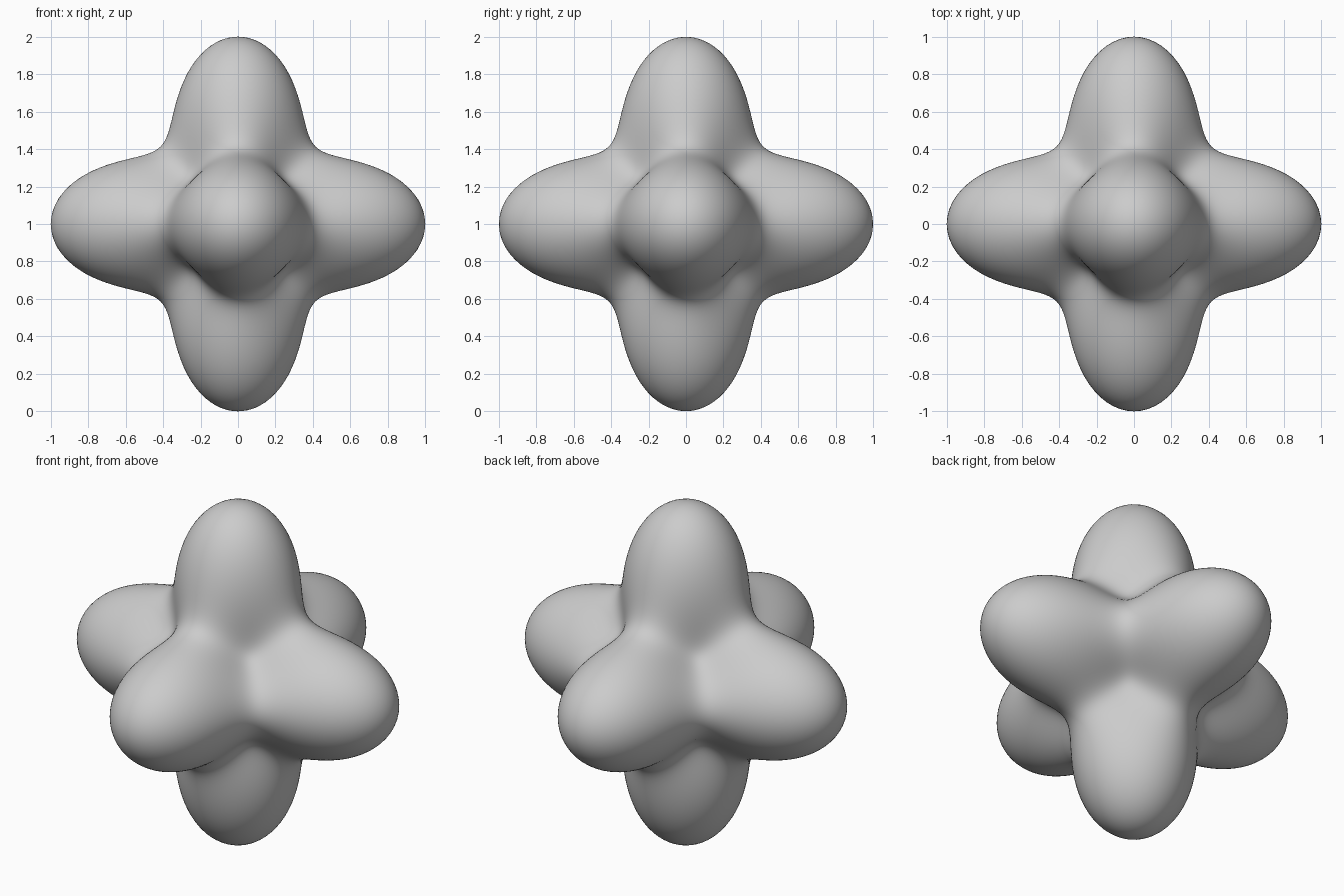
import bpy, bmesh

CORE = 0.17    # part of the radius that is the same in every direction
ARMS = 0.83    # part of the radius that swells along the six axes

cube = bpy.data.objects.get("Cube")
if cube:
    bpy.data.objects.remove(cube, do_unlink=True)

# Plain grey material
grey = bpy.data.materials.new("plain grey")
grey.use_nodes = True
colour = (0.6, 0.6, 0.6, 1)
grey.diffuse_color = colour
grey.node_tree.nodes["Principled BSDF"].inputs["Base Color"].default_value = colour

# Sphere swollen into six rounded arms along the axes
bm = bmesh.new()
bmesh.ops.create_icosphere(bm, subdivisions=6, radius=1)
for vert in bm.verts:
    direction = vert.co.normalized()
    vert.co = direction * (CORE + ARMS * sum(c ** 4 for c in direction))
mesh = bpy.data.meshes.new("six_armed_body")
bm.to_mesh(mesh)
bm.free()

# Smooth shaded body standing on the ground
body = bpy.data.objects.new("six_armed_body", mesh)
bpy.context.collection.objects.link(body)
body.location.z = 1
mesh.materials.append(grey)
for poly in mesh.polygons:
    poly.use_smooth = True
